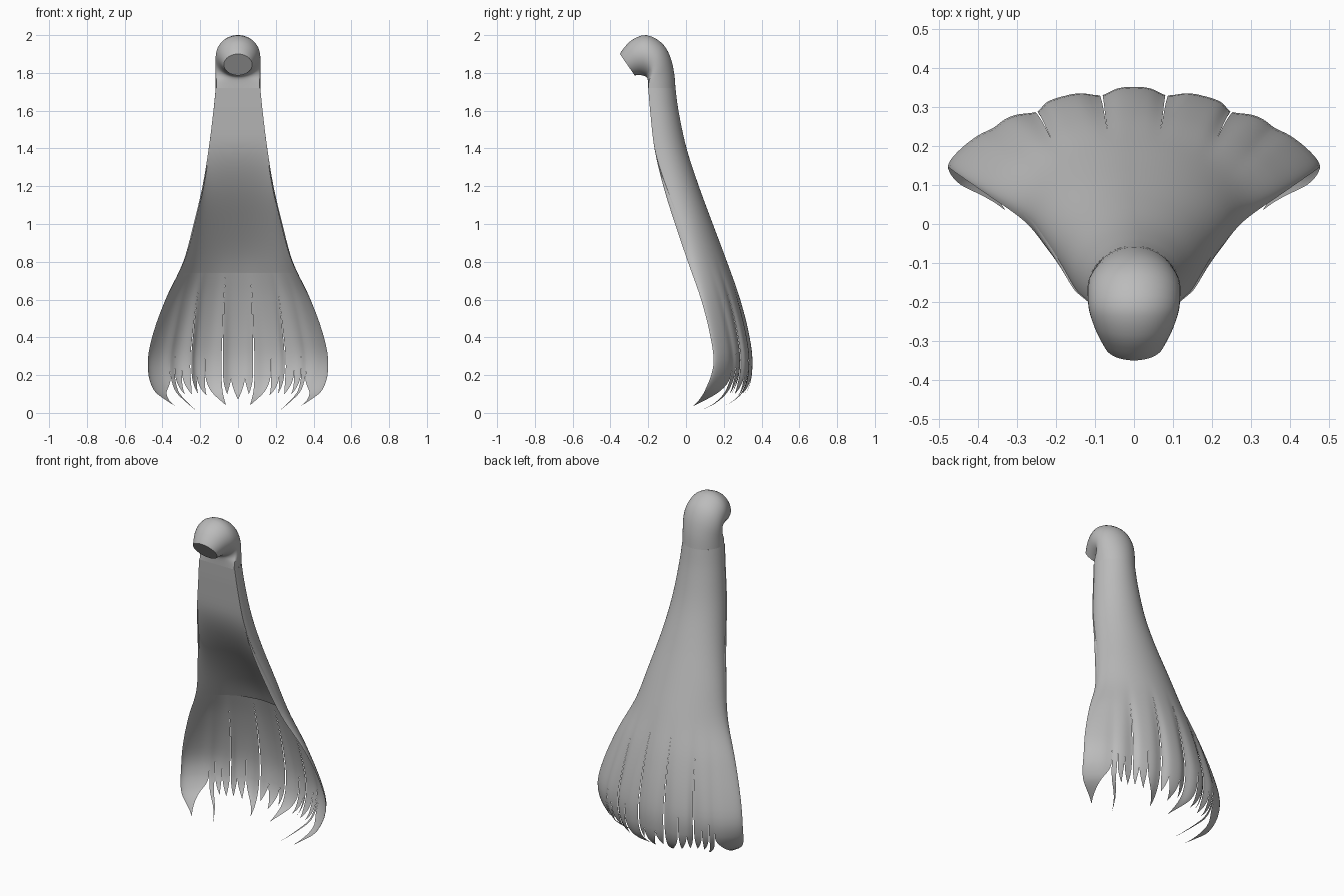
import bpy, bmesh, math
from mathutils import Vector

cube = bpy.data.objects.get("Cube")
if cube:
    bpy.data.objects.remove(cube)

grey = bpy.data.materials.new("hair grey")
grey.use_nodes = True
colour = (0.5, 0.5, 0.5, 1)
grey.diffuse_color = colour
grey.node_tree.nodes["Principled BSDF"].inputs["Base Color"].default_value = colour

# Height, half width, side edge y, back y
PROFILE = [(1.72, .118, -.2, -.056), (1.6, .13, -.19, -.04), (1.4, .155, -.167, .003),
           (1.2, .188, -.12, .068), (1.0, .235, -.058, .142), (.8, .29, .01, .217),
           (.6, .384, .08, .287), (.4, .455, .13, .337), (.25, .478, .145, .352),
           (.12, .445, .1, .325), (.05, .355, .05, .25), (0, .27, -.02, .13)]
TOP = PROFILE[0][0]
# Position, depth of the grooves between the locks
GROOVES = [(.122, .08), (.38, .07), (.56, .02)]
WRAP = .26  # how far the upper sides curl past their widest point


def smooth(a, b, x):
    t = min(1, max(0, (x - a) / (b - a)))
    return t * t * (3 - 2 * t)


def section(z):
    """Smoothly interpolate the profile at a height."""
    z = min(TOP, max(0, z))
    n = len(PROFILE)
    i = next(k for k in range(n - 1) if PROFILE[k + 1][0] <= z)

    def slope(k):
        a, b = PROFILE[max(k - 1, 0)], PROFILE[min(k + 1, n - 1)]
        return (Vector(b[1:]) - Vector(a[1:])) / (b[0] - a[0])
    p, q = PROFILE[i], PROFILE[i + 1]
    h = q[0] - p[0]
    t = (z - p[0]) / h
    s = smooth(0, 1, t)
    return (Vector(p[1:]) * (1 - s) + Vector(q[1:]) * s
            + slope(i) * h * t * (1 - t) ** 2 - slope(i + 1) * h * t * t * (1 - t))


def outer(u, z):
    """Point on the curved sheet, grooved between the locks."""
    w, edge, back = section(z)
    groove = sum(d * math.exp(-((abs(u) - s) / .05) ** 2) for s, d in GROOVES)
    k = 1 - groove * smooth(.85, .25, z)
    limit = math.pi / 2 + math.asin(WRAP) * smooth(.4, 1, z)
    pointed = .6 * smooth(1.2, .4, z)

    def arch(a):
        c = math.cos(a)
        return c * (1 - pointed) + c * abs(c) * pointed
    depth = (arch(u * limit) - arch(limit)) / (1 - arch(limit))
    return Vector((w * k * math.sin(u * limit), edge + (back - edge) * k * depth, z))


def inner(u, z):
    """Flat front wall that sinks gradually into the back wall lower down."""
    p = outer(u, z)
    edge = section(z)[1]
    p.y = edge + (p.y - edge) * .985 * smooth(1.45, .68, z)
    return p


def add_grid(bm, rows):
    verts = [[bm.verts.new(p) for p in row] for row in rows]
    for r, s in zip(verts, verts[1:]):
        for j in range(len(r) - 1):
            bm.faces.new((r[j], s[j], s[j + 1], r[j + 1]))


def finish(bm, name):
    bmesh.ops.remove_doubles(bm, verts=bm.verts, dist=.0004)
    bmesh.ops.recalc_face_normals(bm, faces=bm.faces)
    mesh = bpy.data.meshes.new(name)
    bm.to_mesh(mesh)
    bm.free()
    mesh.materials.append(grey)
    ob = bpy.data.objects.new(name, mesh)
    bpy.context.collection.objects.link(ob)
    bpy.ops.object.select_all(action='DESELECT')
    ob.select_set(True)
    bpy.context.view_layer.objects.active = ob
    bpy.ops.object.shade_smooth_by_angle(angle=math.radians(50))


# Strands: start u, end u, tip u, tip height, slit height at start, at end
STRANDS = [(-.05, .05, 0, .07, .18, .18), (.05, .122, .09, .1, .18, .82),
           (.122, .24, .13, .04, .82, .35), (.24, .31, .26, .09, .35, .22),
           (.31, .38, .34, .1, .22, .73), (.38, .44, .41, .1, .73, .28),
           (.44, .5, .46, .1, .28, .35), (.5, .56, .56, .01, .35, .28),
           (.56, 1, .97, .035, .28, 0)]
CURL = .2
heights = [TOP - i * .04 for i in range(int((TOP - CURL) / .04) + 1)] + [CURL]
heights += [CURL * (1 - i / 10) for i in range(1, 11)]


def strand_rows(u0, u1, tip, tip_z, slit0, slit1, side):
    rows = []
    cols = 18 if u1 == 1 else 6
    for z in heights:
        a = u0 + .007 * smooth(slit0, 0, z)
        b = u1 - .007 * smooth(slit1, 0, z) if slit1 else u1
        zz = z
        if z < CURL:
            t = 1 - z / CURL
            zz = CURL + (tip_z - CURL) * t
            taper = t ** 2.3
            a, b = a + (tip - a) * taper, b + (tip - b) * taper
        rows.append([outer(side * (a + (b - a) * j / cols), zz) for j in range(cols + 1)])
    return rows


# Fanned back sheet, split into pointed strands
bm = bmesh.new()
for strand in STRANDS:
    for side in ((1,) if strand[0] < 0 else (1, -1)):
        add_grid(bm, strand_rows(*strand, side))
finish(bm, "hair_fan")

# Front wall of the upper lock
bm = bmesh.new()
add_grid(bm, [[inner(j / 20, TOP - i * (TOP - .74) / 28) for j in range(-20, 21)]
              for i in range(29)])
finish(bm, "hair_front")

# Rounded hook: inner y, z, outer y, z, half width, flatness of the inner side
HOOK = [(-.2, 1.72, -.056, 1.72, .118, 1), (-.202, 1.76, -.063, 1.8, .118, .85),
        (-.207, 1.775, -.085, 1.89, .119, .4), (-.214, 1.781, -.13, 1.96, .119, .1),
        (-.226, 1.785, -.21, 2.0, .116, 0), (-.24, 1.788, -.285, 1.975, .102, 0),
        (-.257, 1.788, -.33, 1.93, .086, 0), (-.272, 1.787, -.35, 1.9, .075, 0)]


def hook_ring(iy, iz, oy, oz, w, flat):
    ring = []
    for j in range(49):
        a = math.tau * j / 48
        c = math.cos(a)
        k = flat * max((c + WRAP) / (1 + WRAP), 0) + (1 - flat) * (1 + c) / 2
        ring.append(Vector((w * math.sin(a), iy + (oy - iy) * k, iz + (oz - iz) * k)))
    return ring


def blend(i, t):
    """Smooth in-between ring parameters."""
    p = [Vector(HOOK[min(max(k, 0), len(HOOK) - 1)]) for k in range(i - 1, i + 3)]
    return (p[1] + (p[2] - p[0]) * .5 * t
            + (p[0] - 2.5 * p[1] + 2 * p[2] - .5 * p[3]) * t * t
            + (1.5 * (p[1] - p[2]) + .5 * (p[3] - p[0])) * t ** 3)


bm = bmesh.new()
steps = [blend(i, t / 3) for i in range(len(HOOK) - 1) for t in range(3)] + [HOOK[-1]]
add_grid(bm, [hook_ring(*s) for s in steps])
bm.faces.new([bm.verts.new(p) for p in hook_ring(*HOOK[-1])[:-1]])
finish(bm, "hair_hook")
